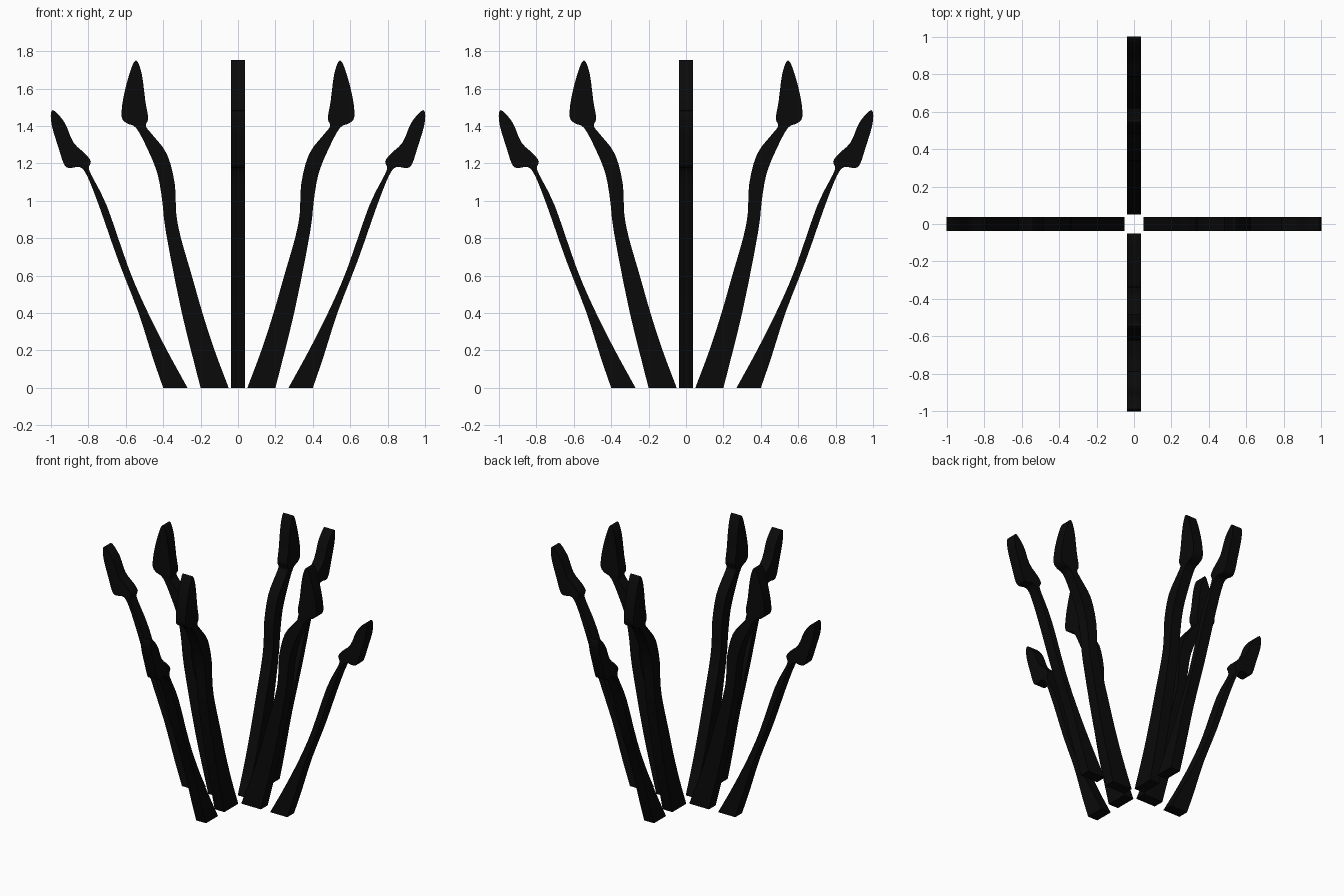
import bpy, bmesh
from mathutils import Matrix, Vector
from math import pi

if "Cube" in bpy.data.objects:
    bpy.data.objects.remove(bpy.data.objects["Cube"])

HALF = 0.037   # half thickness of the flat stems

black = bpy.data.materials.new("black")
black.diffuse_color = (0.003, 0.003, 0.003, 1)
black.use_nodes = True
black.node_tree.nodes["Principled BSDF"].inputs["Base Color"].default_value = black.diffuse_color

# Outlines (distance from centre, height), from inner foot over the bud to outer foot
TALL = [(.05, 0), (.125, .2), (.19, .4), (.25, .61), (.305, .8), (.33, .93),
        (.338, 1.09), (.38, 1.25), (.455, 1.35), (.493, 1.40), (.48, 1.44), (.495, 1.53),
        (.515, 1.68), (.546, 1.752), (.58, 1.68), (.613, 1.55), (.622, 1.45), (.595, 1.415),
        (.545, 1.39), (.49, 1.29), (.432, 1.15), (.405, 1.0), (.385, .83), (.30, .4), (.20, 0)]
SHORT = [(.27, 0), (.385, .21), (.495, .43), (.585, .64), (.70, .97), (.785, 1.14),
         (.797, 1.18), (.787, 1.21), (.815, 1.25), (.88, 1.312), (.925, 1.415), (.98, 1.48),
         (1.0, 1.47), (.995, 1.40), (.96, 1.285), (.93, 1.195), (.90, 1.175), (.845, 1.18),
         (.805, 1.13), (.74, .965), (.64, .68), (.535, .41), (.455, .16), (.40, 0)]


def smooth(pts, steps=3):
    """Catmull-Rom curve through an open list of points."""
    p = [Vector(q) for q in pts]
    p = [p[0] * 2 - p[1]] + p + [p[-1] * 2 - p[-2]]
    out = []
    for a, b, c, d in zip(p, p[1:], p[2:], p[3:]):
        for i in range(steps):
            t = i / steps
            out.append(0.5 * (2 * b + (c - a) * t + (2 * a - 5 * b + 4 * c - d) * t ** 2
                              + (3 * b - a - 3 * c + d) * t ** 3))
    return out + [p[-2]]


def stem(name, outline, turn):
    """Flat budded stem, extruded and turned around the centre."""
    bm = bmesh.new()
    face = bm.faces.new([bm.verts.new((q.x, -HALF, q.y)) for q in smooth(outline)])
    ext = bmesh.ops.extrude_face_region(bm, geom=[face], use_keep_orig=True)
    moved = [g for g in ext["geom"] if isinstance(g, bmesh.types.BMVert)]
    bmesh.ops.translate(bm, verts=moved, vec=(0, 2 * HALF, 0))
    bmesh.ops.recalc_face_normals(bm, faces=bm.faces)
    bm.transform(Matrix.Rotation(turn, 4, 'Z'))
    mesh = bpy.data.meshes.new(name)
    bm.to_mesh(mesh)
    bm.free()
    mesh.materials.append(black)
    bpy.context.collection.objects.link(bpy.data.objects.new(name, mesh))


# Four arms, each with a tall inner and a short outer stem
for i, side in enumerate(("right", "back", "left", "front")):
    stem(f"{side}_inner_stem", TALL, i * pi / 2)
    stem(f"{side}_outer_stem", SHORT, i * pi / 2)
